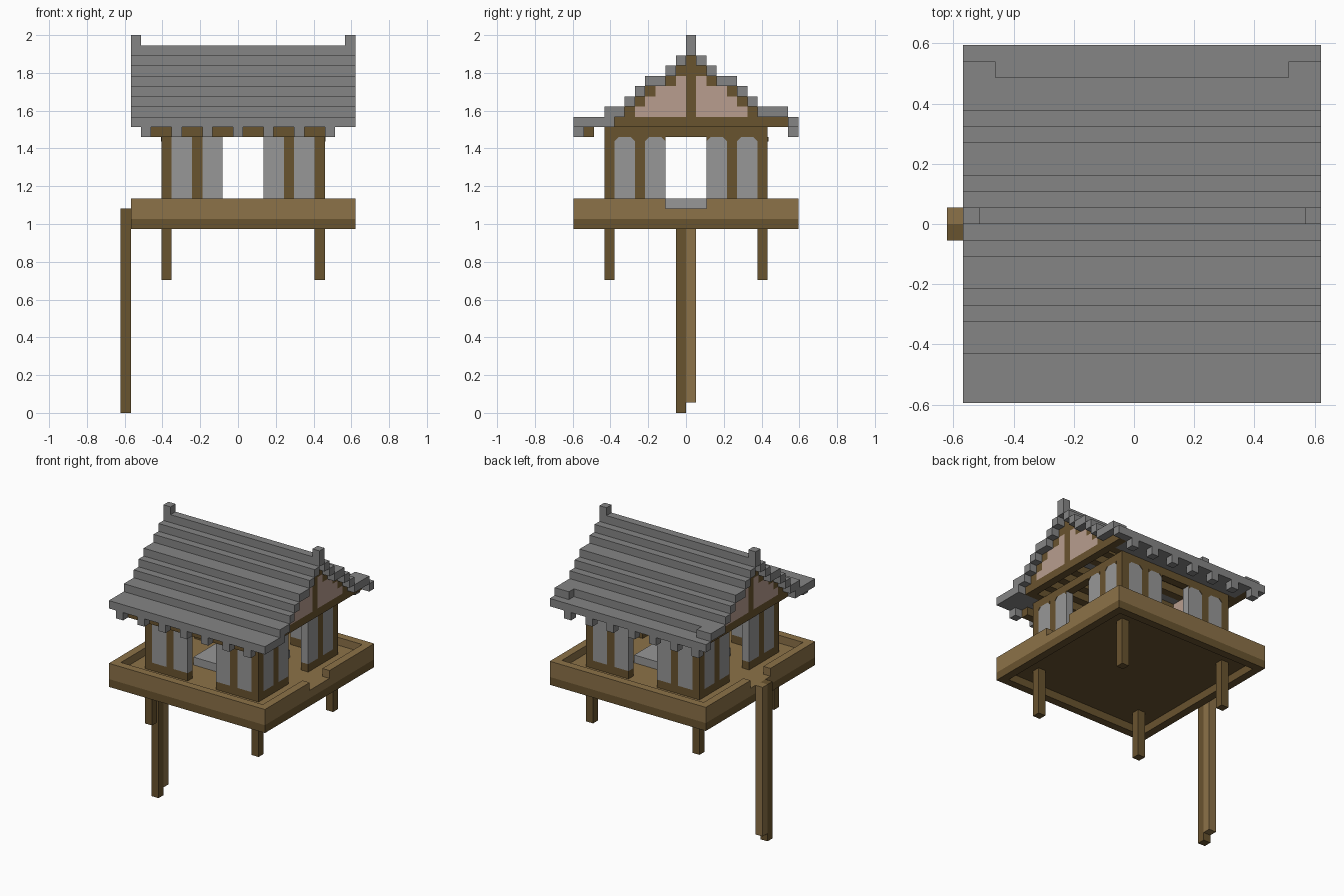
import bpy, bmesh
from mathutils import Vector

cube = bpy.data.objects.get("Cube")
if cube:
    bpy.data.objects.remove(cube)

U = 2 / 37          # one block
MID_X = 11.5        # block column that lies on x = 0


def material(name, rgb):
    m = bpy.data.materials.new(name)
    m.use_nodes = True
    col = (*rgb, 1)
    m.diffuse_color = col
    m.node_tree.nodes["Principled BSDF"].inputs["Base Color"].default_value = col
    return m


SLATE = material("slate grey", (0.235, 0.235, 0.235))
PANEL = material("panel grey", (0.31, 0.31, 0.31))
LIGHT = material("light wood", (0.262, 0.168, 0.065))
DARK = material("dark wood", (0.141, 0.087, 0.028))
PLASTER = material("pink plaster", (0.48, 0.337, 0.275))


def finish(bm, name, mat):
    mesh = bpy.data.meshes.new(name)
    bmesh.ops.recalc_face_normals(bm, faces=bm.faces)
    bm.to_mesh(mesh)
    bm.free()
    mesh.materials.append(mat)
    bpy.context.collection.objects.link(bpy.data.objects.new(name, mesh))


def blocks(name, mat, boxes):
    """One object made of boxes, each ((x0, x1), (y0, y1), (z0, z1)) in blocks."""
    bm = bmesh.new()
    for xs, ys, zs in boxes:
        lo = Vector((xs[0] - MID_X, ys[0], zs[0])) * U
        hi = Vector((xs[1] - MID_X, ys[1], zs[1])) * U
        for v in bmesh.ops.create_cube(bm, size=1)["verts"]:
            v.co = Vector(((lo[n] + hi[n]) / 2 + v.co[n] * (hi[n] - lo[n])) for n in range(3))
    finish(bm, name, mat)


# Tray: rim with a gap at both ends, floor, dark lower frame
def ring(z):
    return [((1, 23), (-11, -10), z), ((1, 23), (10, 11), z),
            ((1, 2), (-10, 10), z), ((22, 23), (-10, 10), z)]


rim = ring((19, 20)) + [((1, 23), (-11, -10), (20, 21)), ((1, 23), (10, 11), (20, 21))]
for x in (1, 22):
    rim += [((x, x + 1), (-10, -2), (20, 21)), ((x, x + 1), (2, 10), (20, 21))]
blocks("tray_rim", LIGHT, rim)
blocks("tray_frame", DARK, ring((18, 19)))
blocks("tray_floor", LIGHT, [((2, 22), (-10, 10), (19.3, 20))])
blocks("tray_underside", DARK, [((2, 22), (-10, 10), (19, 19.3))])
blocks("table_slab", PANEL, [((8, 16), (-4, 4), (20, 21))])

# Short legs and the long end pole
blocks("legs", DARK, [((x, x + 1), (y, y + 1), (13, 19)) for x in (4, 19) for y in (-8, 7)])
blocks("pole_dark", DARK, [((0, 1), (-1, 0), (0, 20))])
blocks("pole_light", LIGHT, [((0, 1), (0, 1), (1, 20))])


# Walls: the same bay layout on all four sides, doorway in the middle
def on_wall(side, a, b, z):
    """Box spanning a..b along a wall, measured from the house centre."""
    along, low, high = (a, b), (-8, -7), (7, 8)
    if side in "fb":
        return ((a + 12, b + 12), low if side == "f" else high, z)
    depth = low if side == "l" else high
    return ((depth[0] + 12, depth[1] + 12), along, z)


posts, panels, sills, beams = [], [], [], []
for side in "fblr":
    for a in (-8, -5, 4, 7):
        posts.append(on_wall(side, a, a + 1, (20, 27)))
    for a in (-7, -4, 2, 5):
        panels.append(on_wall(side, a, a + 2, (21, 27)))
        sills.append(on_wall(side, a, a + 2, (20, 21)))
    beams.append(on_wall(side, -8, 8, (27, 28)))
blocks("wall_posts", DARK, posts)
blocks("wall_panels", PANEL, panels)
blocks("wall_sills", DARK, sills)
blocks("wall_beams", DARK, beams)

# Thin corner brackets at the panel tops on the sides and back
bm = bmesh.new()
for side in "blr":
    for a in (-7, -4, 2, 5):
        for corner, step in ((a, 0.4), (a + 2, -0.4)):
            faces = []
            for out in (8, 8.06):
                pts = []
                for s, z in ((corner, 27), (corner + step, 27), (corner, 26.6)):
                    x, y = (s, out) if side == "b" else (out if side == "r" else -out, s)
                    pts.append(bm.verts.new(Vector((x + 12 - MID_X, y, z)) * U))
                faces.append(pts)
                bm.faces.new(pts)
            p, q = faces
            for n in range(3):
                m = (n + 1) % 3
                bm.faces.new((p[n], p[m], q[m], q[n]))
finish(bm, "panel_brackets", DARK)

# Roof courses: (height, outer edge, inner edge), mirrored about the ridge
courses = [(29, -8, -6), (30, -6, -5), (31, -5, -4), (32, -4, -2), (33, -2, -1), (34, -1, 0)]
FULL, INNER = (1, 23), (2, 22)
tiles = [(FULL, (-11, -7), (28, 29)), (FULL, (10, 11), (28, 29)), ((3, 21), (8, 10), (28, 29))]
rafters = [(INNER, (-7, -6), (28, 29)), (INNER, (7, 8), (28, 29))]
gables, gable_posts = [], []
for z, a, b in courses:
    zs = (z, z + 1)
    tiles += [(FULL, (a, b), zs), (FULL, (1 - b, 1 - a), zs)]
    rafters.append((INNER, (b, b + 1), zs))
    if b < 0:
        rafters.append((INNER, (-b, 1 - b), zs))
    for x in (2, 21):
        if b < -1:
            gables += [((x, x + 1), (b + 1, 0), zs), ((x, x + 1), (1, -b), zs)]
for x in (1, 21):
    tiles.append(((x, x + 2), (9, 10), (29, 30)))
blocks("roof_tiles", SLATE, tiles)
blocks("roof_rafters", DARK, rafters)
blocks("gable_plaster", PLASTER, gables)
blocks("gable_posts", DARK, [((x, x + 1), (0, 1), (29, 34)) for x in (2, 21)])
blocks("gable_beams", DARK, [((x, x + 1), (-6, 7), (28, 29)) for x in (2, 21)]
       + [((x, x + 1), (8, 10), (28, 29)) for x in (2, 21)])

# Ridge with raised ends
blocks("roof_ridge", SLATE, [(FULL, (0, 1), (35, 36))])
blocks("ridge_ends", SLATE, [((x, x + 1), (0, 1), (36, 37)) for x in (1, 22)])

# Eave teeth with dark blocking behind the front row
teeth = range(2, 21, 3)
blocks("eave_teeth", SLATE, [((x, x + 1), (y, y + 1), (27, 28)) for x in teeth for y in (-11, 10)])
blocks("eave_blocking", DARK, [((x + 1, x + 3), (-10, -9), (27, 28)) for x in teeth if x < 20])
